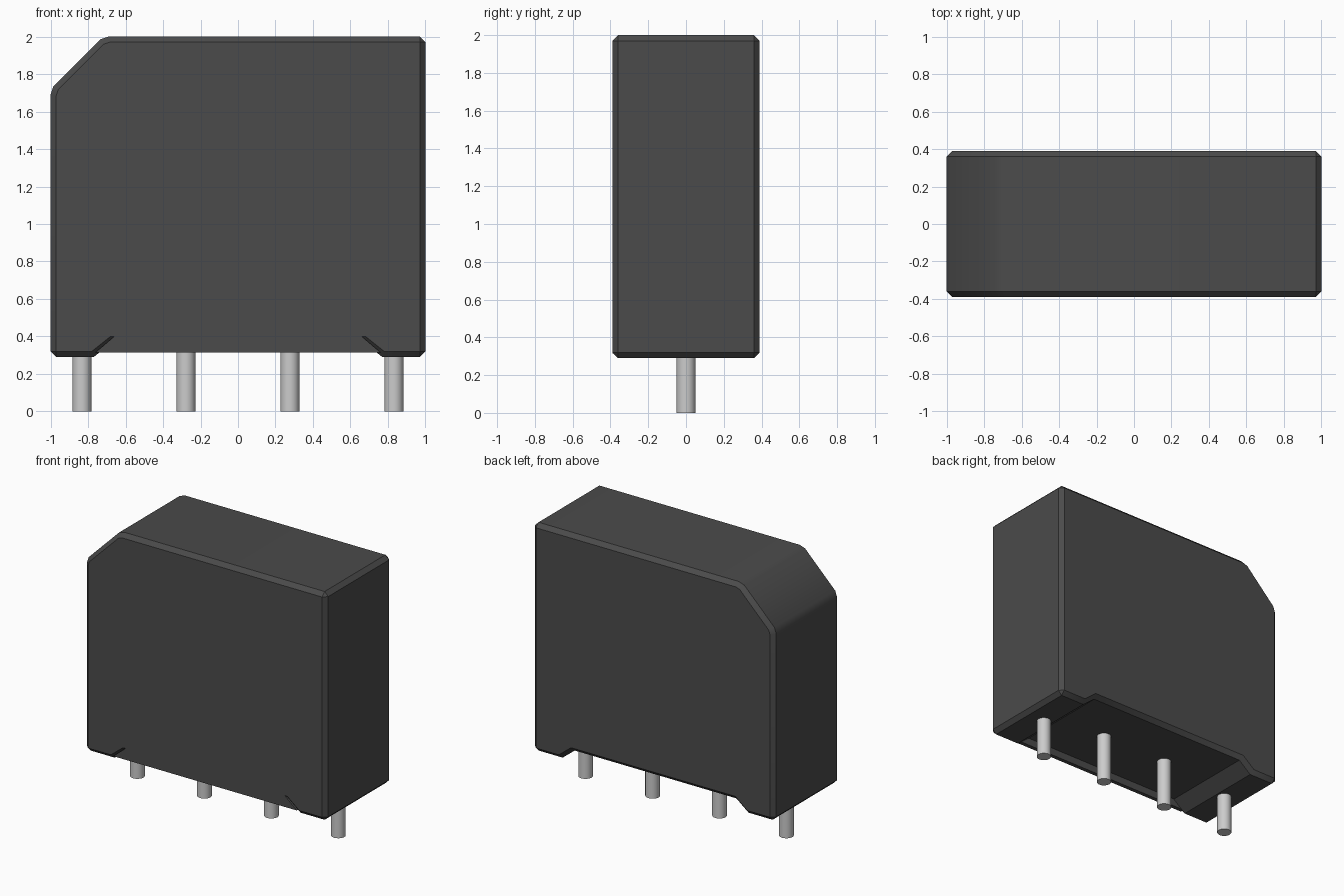
import bpy, bmesh, math

if "Cube" in bpy.data.objects:
    bpy.data.objects.remove(bpy.data.objects["Cube"], do_unlink=True)


def material(name, value):
    m = bpy.data.materials.new(name)
    m.use_nodes = True
    m.diffuse_color = (value, value, value, 1)
    m.node_tree.nodes["Principled BSDF"].inputs["Base Color"].default_value = (value, value, value, 1)
    return m


DARK = material("dark grey plastic", 0.07)
METAL = material("light grey metal", 0.6)


def extrude_profile(name, points, y0, y1, mat):
    """Extrude an xz outline along y."""
    bm = bmesh.new()
    face = bm.faces.new([bm.verts.new((x, y0, z)) for x, z in points])
    out = bmesh.ops.extrude_face_region(bm, geom=[face])["geom"]
    verts = [g for g in out if isinstance(g, bmesh.types.BMVert)]
    bmesh.ops.translate(bm, verts=verts, vec=(0, y1 - y0, 0))
    bmesh.ops.recalc_face_normals(bm, faces=bm.faces)
    mesh = bpy.data.meshes.new(name)
    bm.to_mesh(mesh)
    bm.free()
    mesh.materials.append(mat)
    obj = bpy.data.objects.new(name, mesh)
    bpy.context.collection.objects.link(obj)
    return obj


def smooth(obj):
    bpy.ops.object.select_all(action="DESELECT")
    obj.select_set(True)
    bpy.context.view_layer.objects.active = obj
    bpy.ops.object.shade_smooth_by_angle(angle=math.radians(30))


# Case: clipped top corner, two feet, recessed underside, chamfered edges
FLOOR = 0.37
case = extrude_profile("case", [
    (-1, 0.29), (-0.77, 0.29), (-0.67, FLOOR), (0.67, FLOOR), (0.77, 0.29), (1, 0.29),
    (1, 2), (-0.69, 2), (-0.735, 1.985), (-0.985, 1.735), (-1, 1.69)], -0.39, 0.39, DARK)
bevel = case.modifiers.new("edge chamfer", "BEVEL")
bevel.width = 0.03
bevel.segments = 1
bevel.limit_method = "ANGLE"
bevel.angle_limit = math.radians(60)
bpy.context.view_layer.objects.active = case
bpy.ops.object.modifier_apply(modifier=bevel.name)
smooth(case)

# Lip that closes the recess along the front
extrude_profile("front_lip", [
    (-0.76, 0.315), (0.76, 0.315), (0.66, FLOOR + 0.03), (-0.66, FLOOR + 0.03)],
    -0.39, -0.36, DARK)

# Row of round terminal pins
for i in range(4):
    bpy.ops.mesh.primitive_cylinder_add(vertices=32, radius=0.05, depth=0.42,
                                        location=(-0.833 + i * 0.555, 0, 0.21))
    pin = bpy.context.object
    pin.name = f"pin_{i + 1}"
    pin.data.materials.append(METAL)
    smooth(pin)
